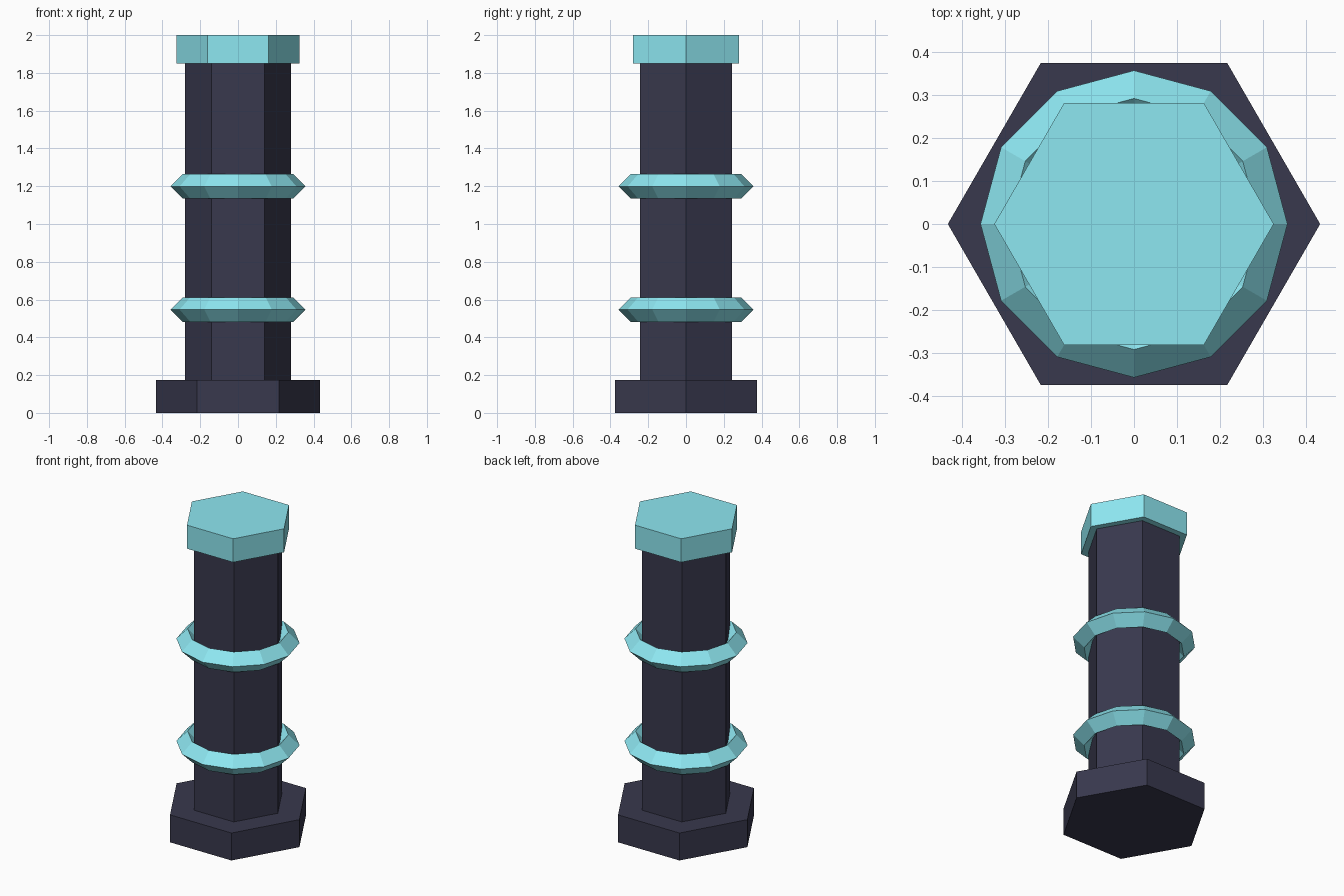
import bpy
import math

if "Cube" in bpy.data.objects:
    bpy.data.objects.remove(bpy.data.objects["Cube"])


def material(name, color):
    m = bpy.data.materials.new(name)
    m.diffuse_color = (*color, 1.0)
    m.use_nodes = True
    m.node_tree.nodes["Principled BSDF"].inputs["Base Color"].default_value = m.diffuse_color
    return m


dark = material("dark_stone", (0.04, 0.04, 0.075))
cyan = material("glowing_cyan", (0.27, 0.80, 0.88))


def hex_prism(name, radius, z0, z1, mat):
    # hexagonal block with corners on the x axis
    bpy.ops.mesh.primitive_cylinder_add(vertices=6, radius=radius, depth=z1 - z0,
                                        location=(0, 0, (z0 + z1) / 2),
                                        rotation=(0, 0, math.pi / 2))
    ob = bpy.context.object
    ob.name = name
    ob.data.materials.append(mat)


def ring(name, z):
    # twelve-sided band with a diamond section
    bpy.ops.mesh.primitive_torus_add(major_segments=12, minor_segments=4,
                                     major_radius=0.292, minor_radius=0.065,
                                     location=(0, 0, z))
    ob = bpy.context.object
    ob.name = name
    ob.data.materials.append(cyan)


# Foot, shaft and cap
hex_prism("base", 0.433, 0.0, 0.175, dark)
hex_prism("column", 0.281, 0.175, 1.85, dark)
hex_prism("cap", 0.325, 1.85, 2.0, cyan)

# Bands around the shaft
ring("lower_ring", 0.547)
ring("upper_ring", 1.199)
